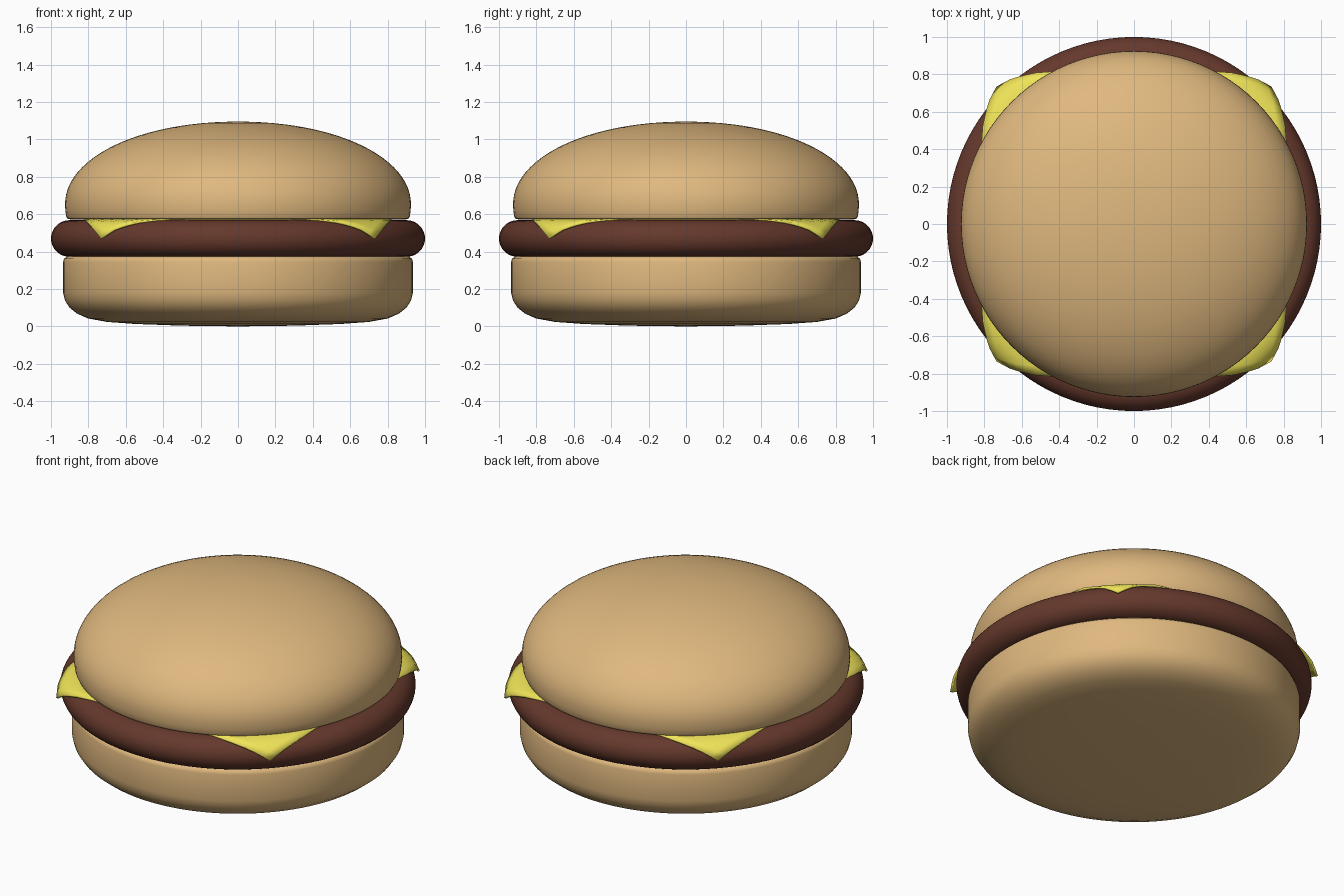
import bpy, bmesh, math

if "Cube" in bpy.data.objects:
    bpy.data.objects.remove(bpy.data.objects["Cube"])


def material(name, rgb):
    m = bpy.data.materials.new(name)
    m.diffuse_color = (*rgb, 1)
    m.use_nodes = True
    m.node_tree.nodes["Principled BSDF"].inputs["Base Color"].default_value = m.diffuse_color
    return m


def finish(name, bm, mat, angle):
    bmesh.ops.recalc_face_normals(bm, faces=bm.faces)
    me = bpy.data.meshes.new(name)
    bm.to_mesh(me)
    bm.free()
    me.materials.append(mat)
    ob = bpy.data.objects.new(name, me)
    bpy.context.collection.objects.link(ob)
    bpy.ops.object.select_all(action='DESELECT')
    ob.select_set(True)
    bpy.context.view_layer.objects.active = ob
    bpy.ops.object.shade_smooth_by_angle(angle=math.radians(angle))
    return ob


def lathe(name, profile, mat, steps=96):
    bm = bmesh.new()
    vs = [bm.verts.new((r, 0, z)) for r, z in profile]
    es = [bm.edges.new(p) for p in zip(vs, vs[1:])]
    bmesh.ops.spin(bm, geom=vs + es, cent=(0, 0, 0), axis=(0, 0, 1),
                   angle=math.tau, steps=steps, use_duplicate=False)
    bmesh.ops.remove_doubles(bm, verts=bm.verts, dist=1e-4)
    return finish(name, bm, mat, 50)


bun = material("bun", (0.74, 0.48, 0.21))
meat = material("meat", (0.13, 0.04, 0.025))
yellow = material("cheese", (0.87, 0.78, 0.10))

# Bottom bun: straight side, rounded lower edge, faintly domed base
lathe("bottom_bun", [(0, 0), (0.3, 0.004), (0.55, 0.013), (0.7, 0.024), (0.8, 0.042),
                     (0.86, 0.068), (0.9, 0.1), (0.925, 0.138), (0.935, 0.18),
                     (0.935, 0.345), (0.93, 0.362), (0.915, 0.373), (0.89, 0.376),
                     (0, 0.376)], bun)

# Patty: disc with a fully rounded rim
rim = [math.radians(-90 + 180 * i / 20) for i in range(21)]
lathe("patty", [(0, 0.372)] + [(0.9 + 0.1 * math.cos(a), 0.47 + 0.098 * math.sin(a))
                               for a in rim] + [(0, 0.568)], meat)

# Top bun: half-ellipse dome above a short rounded rim
dome = [math.radians(90 * i / 24) for i in range(25)]
lathe("top_bun", [(0, 0.571), (0.89, 0.571), (0.912, 0.576), (0.919, 0.59), (0.923, 0.62)] +
      [(0.925 * max(math.cos(a), 0) ** 0.97, 0.65 + 0.445 * math.sin(a) ** 0.97)
       for a in dome[:-1]] + [(0, 1.095)], bun)

# Cheese: square slice whose corners drape over the patty rim
DRAPE = [(0, 0, 0.573), (0.89, 0.89, 0.573), (0.98, 0.965, 0.558),
         (1.07, 1.012, 0.522), (1.165, 1.035, 0.465)]


def drape(r):
    for (a, ra, za), (b, rb, zb) in zip(DRAPE, DRAPE[1:]):
        if r <= b:
            t = (r - a) / (b - a)
            return ra + t * (rb - ra), za + t * (zb - za)
    return DRAPE[-1][1:]


bm = bmesh.new()
bmesh.ops.create_grid(bm, x_segments=28, y_segments=28, size=0.82)
for v in bm.verts:
    r = math.hypot(v.co.x, v.co.y)
    if r > 0:
        nr, z = drape(r)
        v.co = (v.co.x * nr / r, v.co.y * nr / r, z)
    else:
        v.co.z = 0.573
cheese = finish("cheese_slice", bm, yellow, 30)
thick = cheese.modifiers.new("thickness", 'SOLIDIFY')
thick.thickness = 0.012
thick.offset = 0
